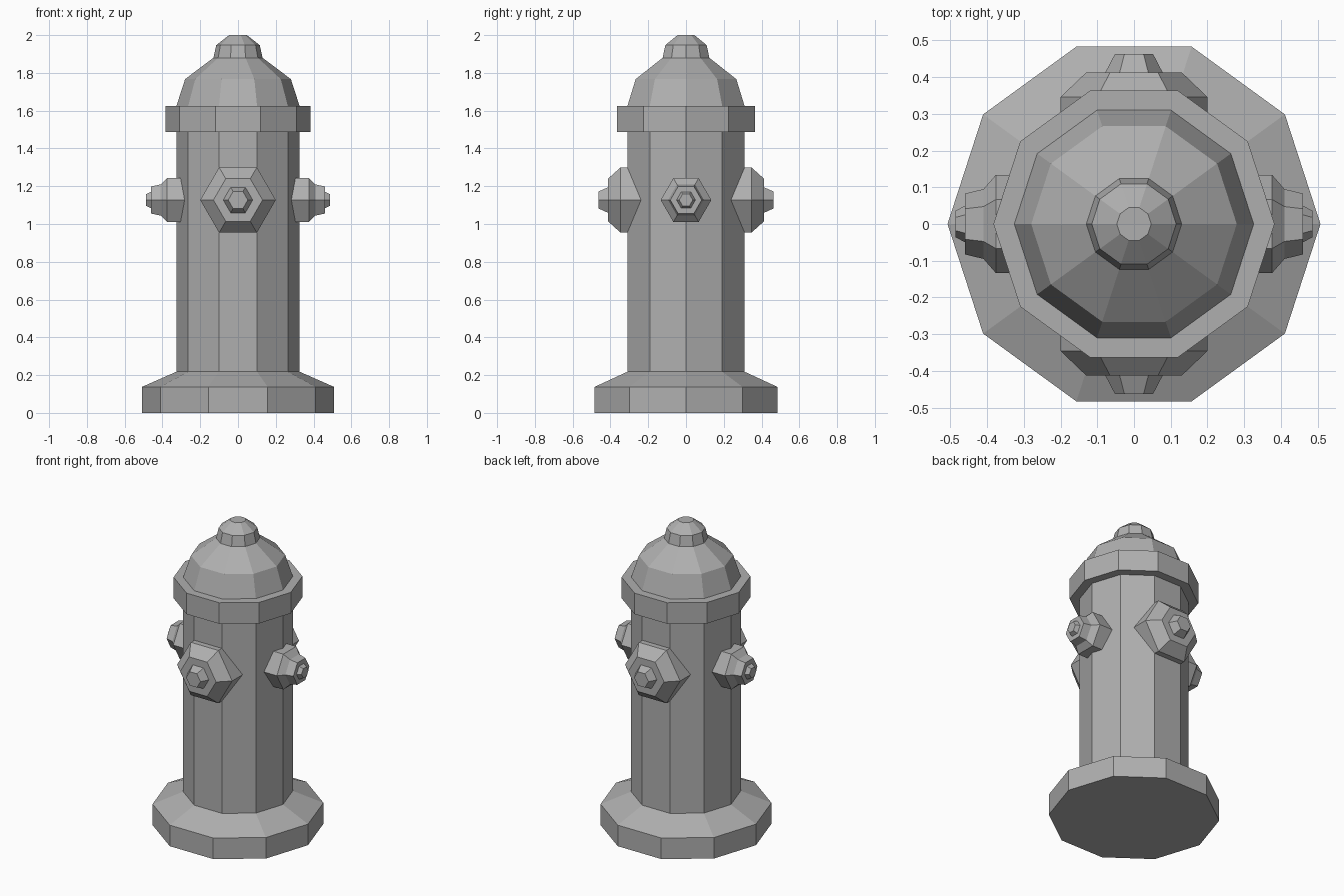
import bpy, bmesh
from math import cos, sin, pi, radians
from mathutils import Matrix

if "Cube" in bpy.data.objects:
    bpy.data.objects.remove(bpy.data.objects["Cube"])

# Dark grey iron
iron = bpy.data.materials.new("dark_grey")
iron.diffuse_color = (0.43, 0.43, 0.43, 1)
iron.use_nodes = True
iron.node_tree.nodes["Principled BSDF"].inputs["Base Color"].default_value = iron.diffuse_color


def lathe(name, profile, sides, matrix=Matrix()):
    """Closed flat-shaded solid turned from (radius, height) points."""
    bm = bmesh.new()
    rings = [[bm.verts.new((r * cos(2 * pi * i / sides), r * sin(2 * pi * i / sides), z))
              for i in range(sides)] for r, z in profile]
    for a, b in zip(rings, rings[1:]):
        for i in range(sides):
            j = (i + 1) % sides
            bm.faces.new((a[i], a[j], b[j], b[i]))
    bm.faces.new(rings[0][::-1])
    bm.faces.new(rings[-1])
    bm.transform(matrix)
    bmesh.ops.recalc_face_normals(bm, faces=bm.faces)
    mesh = bpy.data.meshes.new(name)
    bm.to_mesh(mesh)
    bm.free()
    mesh.materials.append(iron)
    obj = bpy.data.objects.new(name, mesh)
    bpy.context.collection.objects.link(obj)
    return obj


# Ten-sided barrel: base flange, column, collar, dome and top nut in one profile
lathe("hydrant_body", [
    (0.508, 0), (0.508, 0.138), (0.326, 0.218), (0.326, 1.487),
    (0.383, 1.487), (0.383, 1.625), (0.326, 1.625), (0.28, 1.767),
    (0.13, 1.88), (0.115, 1.947), (0.047, 2.0)], 10)

# Hexagonal outlets with bolts: large front and back, small on the sides
large = [(0.2, 0.15), (0.2, 0.346), (0.13, 0.413), (0.078, 0.413), (0.052, 0.463)]
small = [(0.134, 0.2), (0.134, 0.376), (0.095, 0.41), (0.083, 0.46),
         (0.05, 0.46), (0.036, 0.486)]
for name, profile, angle in (("front_outlet", large, 0), ("right_outlet", small, 90),
                             ("back_outlet", large, 180), ("left_outlet", small, 270)):
    place = (Matrix.Translation((0, 0, 1.127)) @ Matrix.Rotation(radians(angle), 4, 'Z')
             @ Matrix.Rotation(radians(90), 4, 'X'))
    lathe(name, profile, 6, place)
